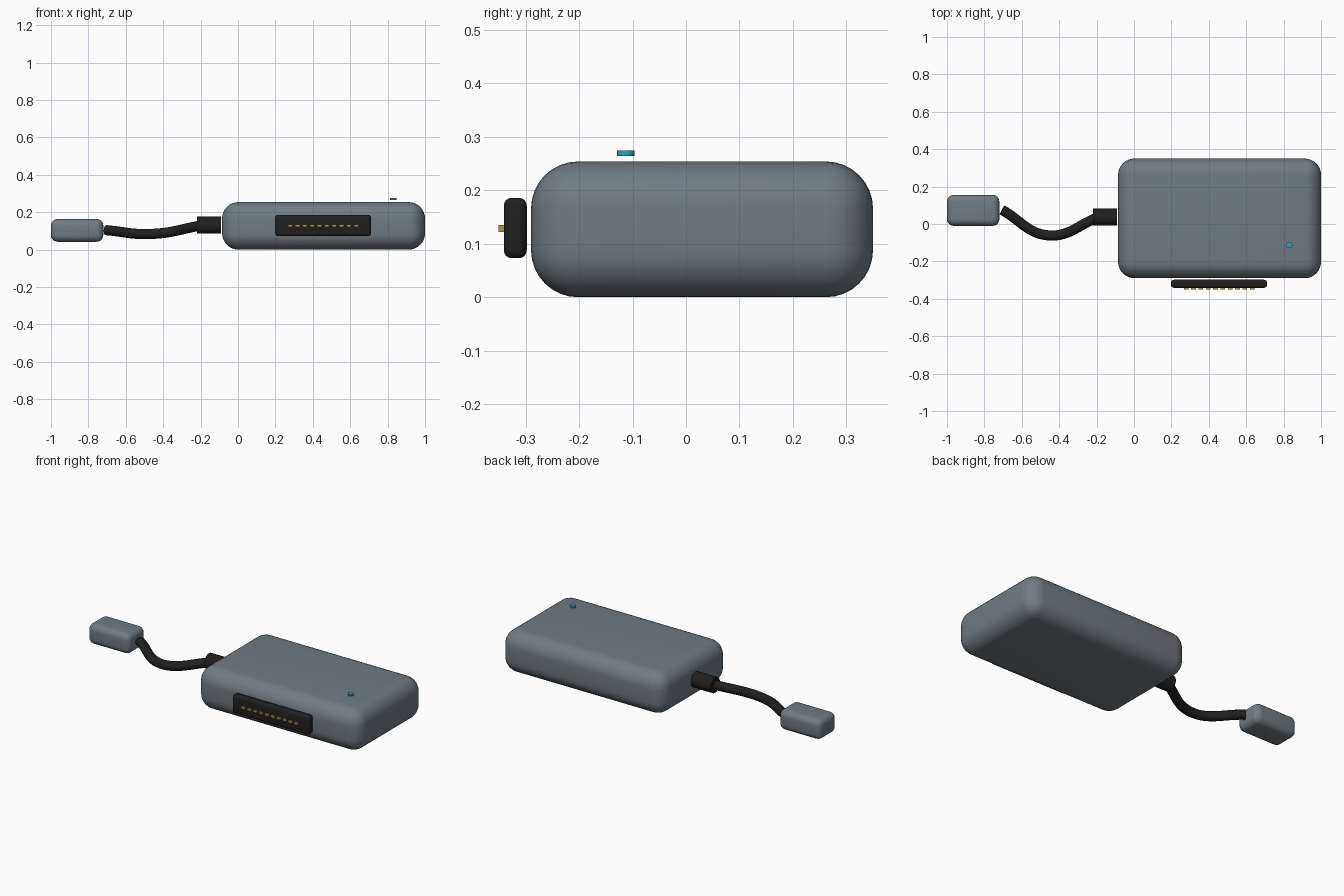
import bpy
import math

cube = bpy.data.objects.get("Cube")
if cube:
    bpy.data.objects.remove(cube, do_unlink=True)


def material(name, color):
    m = bpy.data.materials.new(name)
    m.use_nodes = True
    m.diffuse_color = (*color, 1)
    m.node_tree.nodes["Principled BSDF"].inputs["Base Color"].default_value = (*color, 1)
    return m


GREY = material("slate grey", (0.16, 0.20, 0.23))
BLACK = material("black rubber", (0.014, 0.014, 0.015))
GOLD = material("gold", (0.47, 0.29, 0.05))
BLUE = material("blue light", (0.03, 0.36, 0.56))


def finish(name, mat, bevel=0, segments=6):
    ob = bpy.context.object
    ob.name = name
    ob.data.materials.append(mat)
    if bevel:
        mod = ob.modifiers.new("Rounding", "BEVEL")
        mod.width = bevel
        mod.segments = segments
        mod.limit_method = "ANGLE"
        bpy.ops.object.modifier_apply(modifier=mod.name)
    bpy.ops.object.shade_smooth_by_angle(angle=math.radians(35))
    return ob


def box(name, low, high, mat, bevel=0, segments=6):
    centre = [(a + b) / 2 for a, b in zip(low, high)]
    bpy.ops.mesh.primitive_cube_add(size=1, location=centre)
    bpy.context.object.scale = [b - a for a, b in zip(low, high)]
    bpy.ops.object.transform_apply(location=False, rotation=False, scale=True)
    return finish(name, mat, bevel, segments)


def cylinder(name, centre, radius, depth, mat, rotation=(0, 0, 0), bevel=0):
    bpy.ops.mesh.primitive_cylinder_add(vertices=32, radius=radius, depth=depth,
                                        location=centre, rotation=rotation)
    return finish(name, mat, bevel, 2)


# Main housing and the small plug at the cable's far end
box("main_housing", (-0.085, -0.29, 0), (1, 0.35, 0.254), GREY, 0.088, 8)
box("cable_plug", (-1, -0.01, 0.042), (-0.72, 0.156, 0.164), GREY, 0.036, 6)

# Front connector with its row of contact pins
box("front_connector", (0.198, -0.341, 0.073), (0.711, -0.298, 0.186), BLACK, 0.015, 4)
for i in range(10):
    x = 0.279 + i * 0.0392
    box(f"contact_pin_{i + 1}", (x - 0.0125, -0.351, 0.122),
        (x + 0.0125, -0.335, 0.135), GOLD)

# Status light above the top face
cylinder("status_light", (0.83, -0.113, 0.2695), 0.0165, 0.011, BLUE)

# Cable collar on the side of the housing
cylinder("cable_collar", (-0.155, 0.037, 0.131), 0.046, 0.13, BLACK,
         (0, math.pi / 2, 0))

# Curved cable
curve = bpy.data.curves.new("cable", "CURVE")
curve.dimensions = "3D"
curve.bevel_depth = 0.027
curve.bevel_resolution = 6
curve.resolution_u = 20
curve.use_fill_caps = True
spline = curve.splines.new("BEZIER")
path = [(-0.705, 0.075, 0.104), (-0.457, -0.061, 0.084), (-0.19, 0.037, 0.131)]
spline.bezier_points.add(len(path) - 1)
for point, co in zip(spline.bezier_points, path):
    point.co = co
    point.handle_left_type = point.handle_right_type = "AUTO"
cable = bpy.data.objects.new("cable", curve)
bpy.context.collection.objects.link(cable)
bpy.ops.object.select_all(action="DESELECT")
cable.select_set(True)
bpy.context.view_layer.objects.active = cable
bpy.ops.object.convert(target="MESH")
finish("cable", BLACK)
